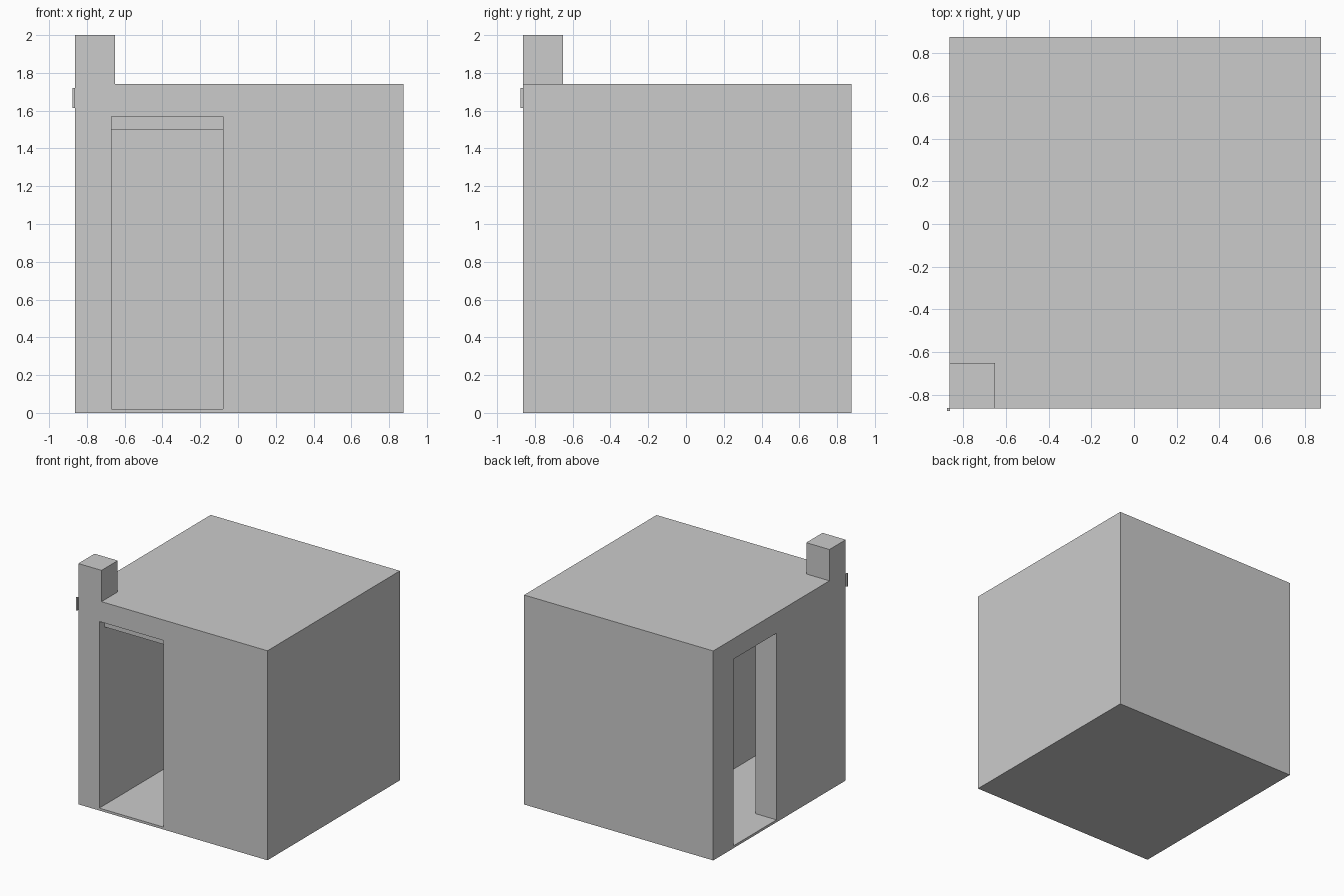
import bpy, bmesh

if "Cube" in bpy.data.objects:
    bpy.data.objects.remove(bpy.data.objects["Cube"])


def prism(name, outline, z0, z1):
    """Extrude a flat outline from z0 up to z1."""
    bm = bmesh.new()
    base = bm.faces.new([bm.verts.new((x, y, z0)) for x, y in outline])
    top = bmesh.ops.extrude_face_region(bm, geom=[base])["geom"]
    verts = [v for v in top if isinstance(v, bmesh.types.BMVert)]
    bmesh.ops.translate(bm, verts=verts, vec=(0, 0, z1 - z0))
    bmesh.ops.recalc_face_normals(bm, faces=bm.faces)
    mesh = bpy.data.meshes.new(name)
    bm.to_mesh(mesh)
    bm.free()
    obj = bpy.data.objects.new(name, mesh)
    bpy.context.collection.objects.link(obj)
    return obj


def box(name, x0, x1, y0, y1, z0, z1):
    return prism(name, [(x0, y0), (x1, y0), (x1, y1), (x0, y1)], z0, z1)


def combine(target, helper, operation):
    mod = target.modifiers.new(helper.name, 'BOOLEAN')
    mod.operation = operation
    mod.solver = 'EXACT'
    mod.object = helper
    helper.hide_render = True
    helper.hide_set(True)


LOW, HIGH = -0.863, 0.875

# Solid cube building with a corner chimney flush to two walls
building = box("building", LOW, HIGH, LOW, HIGH, 0, 1.74)
chimney = box("chimney", LOW, -0.65, LOW, -0.65, 1.64, 2.0)
combine(building, chimney, 'UNION')

# L-shaped passage joining the front doorway to the left doorway
passage = prism("passage_cutter",
                [(-0.67, -1), (-0.08, -1), (-0.08, 0.61), (-1, 0.61),
                 (-1, 0.045), (-0.67, 0.045)], 0.02, 1.57)
combine(building, passage, 'DIFFERENCE')

# Recessed header inside the front doorway
box("door_header", -0.67, -0.08, -0.797, -0.735, 1.50, 1.57)

# Small block on the outer corner below the chimney
box("corner_block", -0.876, -0.862, -0.876, -0.862, 1.613, 1.72)
